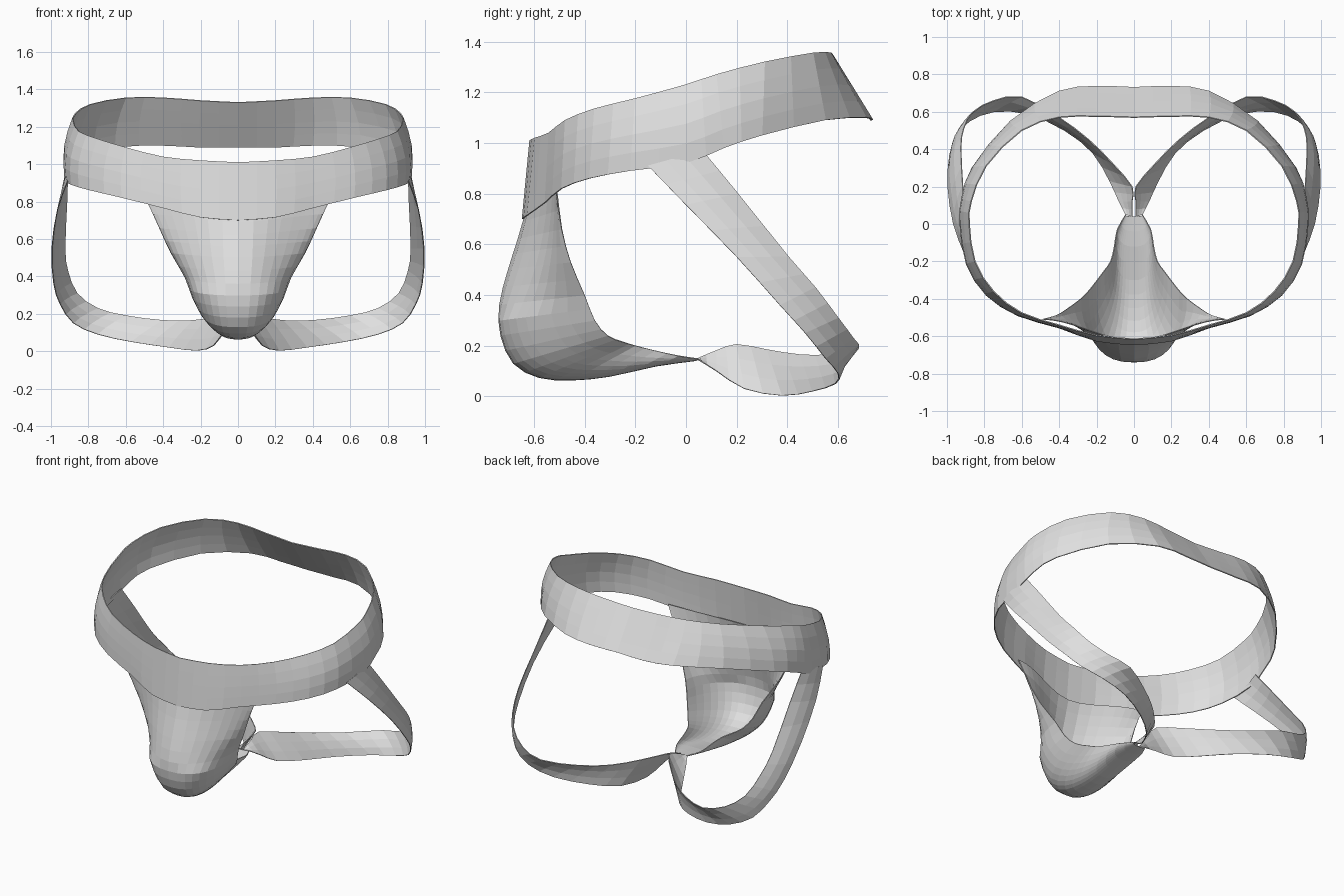
import bpy
import math
from mathutils import Vector

cube = bpy.data.objects.get("Cube")
if cube:
    bpy.data.objects.remove(cube, do_unlink=True)


def make_material(name, colour):
    mat = bpy.data.materials.new(name)
    mat.use_nodes = True
    mat.diffuse_color = colour
    mat.node_tree.nodes["Principled BSDF"].inputs["Base Color"].default_value = colour
    return mat


FABRIC = make_material("light grey fabric", (0.74, 0.74, 0.74, 1))


def smooth_path(points, steps):
    """Catmull-Rom curve through the points."""
    pts = [Vector(p) for p in points]
    pts = [pts[0] * 2 - pts[1]] + pts + [pts[-1] * 2 - pts[-2]]
    path = []
    for a, b, c, d in zip(pts, pts[1:], pts[2:], pts[3:]):
        for k in range(steps):
            t = k / steps
            path.append(b + (c - a) * (t / 2)
                        + (a * 2 - b * 5 + c * 4 - d) * (t * t / 2)
                        + (b * 3 - a - c * 3 + d) * (t ** 3 / 2))
    path.append(pts[-2])
    return path


def make_sheet(name, rows, thickness, mirrored=False):
    """Cloth surface through rows of points, thickened by a modifier."""
    width = len(rows[0])
    verts = [p for row in rows for p in row]
    faces = [(i * width + j, i * width + j + 1,
              (i + 1) * width + j + 1, (i + 1) * width + j)
             for i in range(len(rows) - 1) for j in range(width - 1)]
    mesh = bpy.data.meshes.new(name)
    mesh.from_pydata(verts, [], faces)
    mesh.materials.append(FABRIC)
    obj = bpy.data.objects.new(name, mesh)
    bpy.context.collection.objects.link(obj)
    if mirrored:
        mirror = obj.modifiers.new("Mirror", 'MIRROR')
        mirror.use_clip = True
        mirror.merge_threshold = 0.002
    solid = obj.modifiers.new("Thickness", 'SOLIDIFY')
    solid.thickness = thickness
    solid.offset = 0


def band_rows(first_edge, second_edge, across, bulge):
    """Strips of cloth between two edge curves, bowed out sideways by bulge."""
    rows = []
    for a, b in zip(smooth_path(first_edge, 2), smooth_path(second_edge, 2)):
        row = [a.lerp(b, k / across) for k in range(across + 1)]
        for k, point in enumerate(row):
            point.x *= 1 + bulge * math.sin(math.pi * k / across)
        rows.append(row)
    return rows


# Waistband: upper and lower edges, from front centre round to back centre
band_top = [(0, -.615, 1.01), (.2, -.595, 1.02), (.4, -.54, 1.04),
            (.6, -.475, 1.09), (.75, -.36, 1.135), (.85, -.2, 1.175),
            (.88, 0, 1.23), (.87, .12, 1.27), (.79, .31, 1.32),
            (.6, .5, 1.355), (.4, .57, 1.355), (.2, .575, 1.34), (0, .57, 1.33)]
band_bottom = [(0, -.645, .7), (.2, -.625, .715), (.4, -.555, .765),
               (.62, -.49, .82), (.79, -.38, .86), (.89, -.22, .89),
               (.925, 0, .92), (.915, .15, .98), (.865, .3, 1.03),
               (.66, .55, 1.09), (.4, .71, 1.1), (.2, .735, 1.09), (0, .73, 1.09)]
make_sheet("waistband", band_rows(band_top, band_bottom, 4, 0.025), 0.006, True)

# Leg straps: from the hip, round behind and under to the centre
strap_inner = [(.91, .065, .97), (.915, .205, .8), (.925, .405, .55),
               (.91, .51, .43), (.86, .6, .31), (.75, .66, .23),
               (.6, .68, .19), (.4, .57, .165), (.24, .45, .165),
               (.11, .32, .185), (.01, .2, .205), (.01, .12, .18), (.01, .04, .146)]
strap_outer = [(.91, -.15, .91), (.965, 0, .755), (.995, .2, .55),
               (.985, .37, .36), (.95, .47, .25), (.88, .55, .15),
               (.75, .6, .09), (.57, .59, .05), (.37, .5, .02),
               (.22, .38, .003), (.13, .23, .03), (.08, .12, .1), (.045, .05, .144)]
for side, sign in (("left", 1), ("right", -1)):
    rows = [[Vector((p.x * sign, p.y, p.z)) for p in row]
            for row in band_rows(strap_inner, strap_outer, 3, 0.015)]
    make_sheet(side + "_leg_strap", rows, 0.005)

# Pouch: centre line and open side edge; rounded below, flared near the band
pouch_keel = [(0, -.622, .76), (0, -.662, .62), (0, -.7, .5), (0, -.735, .36),
              (0, -.73, .24), (0, -.68, .13), (0, -.58, .075), (0, -.45, .065),
              (0, -.3, .08), (0, -.12, .12), (0, .04, .142)]
pouch_edge = [(.49, -.51, .81), (.42, -.49, .66), (.36, -.455, .53),
              (.285, -.4, .4), (.245, -.36, .3), (.205, -.31, .24),
              (.16, -.25, .215), (.125, -.2, .2), (.105, -.12, .18),
              (.09, -.03, .16), (.045, .05, .148)]
rows = []
keel_path, edge_path = smooth_path(pouch_keel, 2), smooth_path(pouch_edge, 2)
for i, (keel, edge) in enumerate(zip(keel_path, edge_path)):
    roundness = min(1, i / 7)
    fullness = 1 - 0.2 * roundness
    row = []
    for k in range(10):
        angle = k / 9 * math.pi / 2
        out = math.sin(angle) ** fullness
        cup = 1 - abs(math.cos(angle)) ** fullness
        flare = out * out * (3 - 2 * out)
        point = keel.lerp(edge, flare + (cup - flare) * roundness)
        point.x = edge.x * out
        row.append(point)
    rows.append(row)
make_sheet("pouch", rows, 0.005, True)
